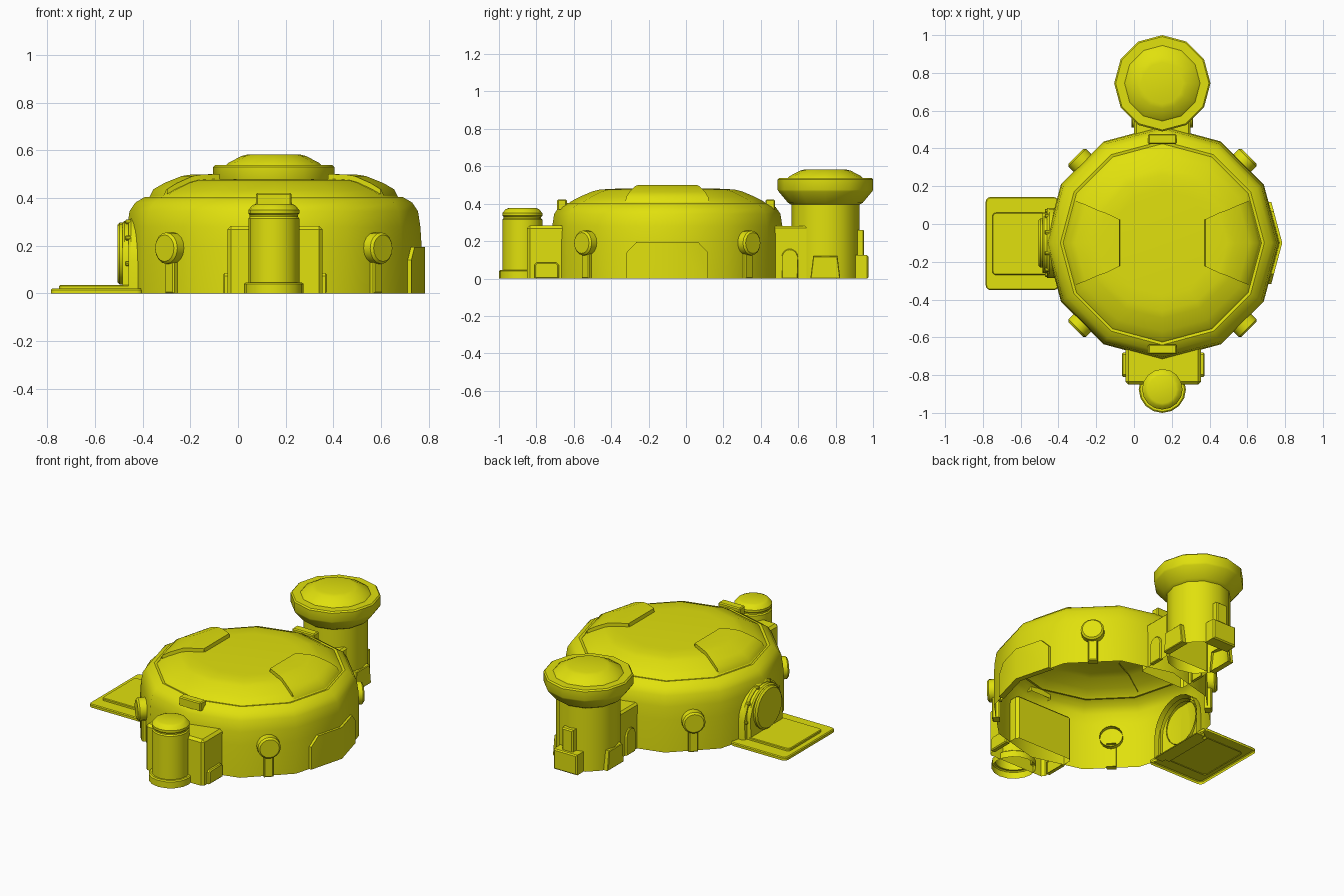
import bpy, bmesh, math
from math import sin, cos, pi, radians
from mathutils import Vector

if "Cube" in bpy.data.objects:
    bpy.data.objects.remove(bpy.data.objects["Cube"])

paint = bpy.data.materials.new("yellow_paint")
paint.diffuse_color = (0.75, 0.75, 0.004, 1)
paint.use_nodes = True
paint.node_tree.nodes["Principled BSDF"].inputs["Base Color"].default_value = paint.diffuse_color

HALL = (0.15, -0.10)
TOWER = (0.15, 0.745)
COLUMN = (0.15, -0.875)


def finish(name, bm, angle=35):
    bmesh.ops.recalc_face_normals(bm, faces=bm.faces)
    me = bpy.data.meshes.new(name)
    bm.to_mesh(me)
    bm.free()
    ob = bpy.data.objects.new(name, me)
    bpy.context.collection.objects.link(ob)
    me.materials.append(paint)
    bpy.ops.object.select_all(action='DESELECT')
    ob.select_set(True)
    bpy.context.view_layer.objects.active = ob
    bpy.ops.object.shade_smooth_by_angle(angle=radians(angle))
    return ob


def lathe(name, profile, centre, sides=12):
    """Open-bottomed turned shape, closed by a flat top."""
    bm = bmesh.new()
    rings = [[bm.verts.new((centre[0] + r * cos(2 * pi * i / sides),
                            centre[1] + r * sin(2 * pi * i / sides), z))
              for i in range(sides)] for r, z in profile]
    for a, b in zip(rings, rings[1:]):
        for i in range(sides):
            j = (i + 1) % sides
            bm.faces.new((a[i], a[j], b[j], b[i]))
    bm.faces.new(rings[-1])
    return finish(name, bm)


def box(name, x, y, z, bevel=0.012, corner=0.0):
    """Open-bottomed box with bevelled top and sides."""
    bm = bmesh.new()
    bmesh.ops.create_cube(bm, size=1)
    for v in bm.verts:
        v.co = Vector([(p[0] + p[1]) / 2 + c * (p[1] - p[0])
                       for c, p in zip(v.co, (x, y, z))])
    bottom = min(bm.faces, key=lambda f: f.calc_center_median().z)
    bm.faces.remove(bottom)
    if corner:
        up = [e for e in bm.edges if abs(e.verts[0].co.z - e.verts[1].co.z) > 1e-4]
        bmesh.ops.bevel(bm, geom=up, offset=corner, segments=3, profile=0.5, affect='EDGES')
    edges = [e for e in bm.edges if len(e.link_faces) == 2 and
             (not corner or all(abs(v.co.z - z[1]) < 1e-5 for v in e.verts))]
    bmesh.ops.bevel(bm, geom=edges, offset=bevel, segments=1, affect='EDGES')
    return finish(name, bm)


def plate(name, pts, centre, deg, d0, d1, bevel=0.008, bend=0.0):
    """Outline (sideways, z) pushed outward from d0 to d1 in a compass direction."""
    a = radians(deg)
    out, side = Vector((cos(a), sin(a), 0)), Vector((-sin(a), cos(a), 0))
    c = Vector((centre[0], centre[1], 0))
    bm = bmesh.new()

    def ring(d):
        return [bm.verts.new(c + out * (d - bend * abs(u)) + side * u + Vector((0, 0, z)))
                for u, z in pts]
    inner, outer = ring(d0), ring(d1)
    n = len(pts)
    for i in range(n):
        j = (i + 1) % n
        bm.faces.new((inner[i], inner[j], outer[j], outer[i]))
    if bend:   # split along the middle so the plate folds over a wall corner
        mid = [i for i, p in enumerate(pts) if p[0] == 0]
        i, j = mid
        bm.faces.new(outer[i:j + 1])
        bm.faces.new(outer[j:] + outer[:i + 1])
    else:
        face = bm.faces.new(outer)
        if bevel:
            bmesh.ops.bevel(bm, geom=list(face.edges), offset=bevel, segments=1, affect='EDGES')
    return finish(name, bm)


def rect(w, z0, z1, chamfer=0.0):
    h = w / 2
    if chamfer:
        return [(-h, z0), (h, z0), (h, z1 - chamfer), (h - chamfer, z1),
                (chamfer - h, z1), (-h, z1 - chamfer)]
    return [(-h, z0), (h, z0), (h, z1), (-h, z1)]


def circle(r, z, n=16, u=0.0):
    return [(u + r * cos(2 * pi * i / n), z + r * sin(2 * pi * i / n)) for i in range(n)]


def arch(r, z, n=12):
    return [(-r, 0), (r, 0)] + [(r * cos(pi * i / n), z + r * sin(pi * i / n)) for i in range(n + 1)]


# Main round hall with its rim and shallow domed roof
lathe("main_hall", [(0.62, 0), (0.62, 0.2), (0.615, 0.28), (0.605, 0.345), (0.58, 0.382),
                    (0.54, 0.405), (0.525, 0.402), (0.515, 0.412), (0.47, 0.436),
                    (0.40, 0.466), (0.36, 0.476), (0.28, 0.48)], HALL)

# Two raised roof panels
for label, s in (("left", -1), ("right", 1)):
    bm = bmesh.new()
    rows = []
    for r, z, deg in ((0.52, 0.408, 26), (0.505, 0.437, 26), (0.46, 0.463, 26.5),
                      (0.385, 0.493, 27), (0.345, 0.499, 28), (0.228, 0.501, 29), (0.223, 0.478, 29)):
        row = []
        for k in (-1, 0, 1):
            f = 0.9875 if k else 1.0
            x = r if r < 0.3 else r * f * cos(radians(deg * k))
            y = r * (1.0 if r < 0.3 else f) * sin(radians(deg * k)) * (1.13 if r < 0.3 else 1)
            row.append(bm.verts.new((HALL[0] + s * x, HALL[1] + y, z)))
        rows.append(row)
    for a, b in zip(rows, rows[1:]):
        for k in (0, 1):
            bm.faces.new((a[k], a[k + 1], b[k + 1], b[k]))
    # side skirts down into the roof
    for k in (0, 2):
        low = [bm.verts.new(r[k].co - Vector((0, 0, 0.03))) for r in rows[1:-1]]
        top = [r[k] for r in rows[1:-1]]
        for i in range(len(low) - 1):
            bm.faces.new((top[i], top[i + 1], low[i + 1], low[i]))
    finish("roof_panel_" + label, bm)

# Brackets on the rim, front and back
for label, y in (("front", -0.663), ("back", 0.45)):
    box("rim_bracket_" + label, (0.075, 0.225), (y - 0.026, y + 0.026), (0.37, 0.422), 0.006)

# Four round wall lamps on posts
for i in range(4):
    deg = 45 + 90 * i
    plate(f"wall_lamp_{i}", circle(0.066, 0.19), HALL, deg, 0.57, 0.648, 0.01)
    plate(f"lamp_post_{i}", rect(0.055, 0, 0.15), HALL, deg, 0.58, 0.622, 0.006)

# Folded panel on the right wall
plate("right_wall_panel", [(0, 0), (0.217, 0), (0.217, 0.14), (0.165, 0.195), (0, 0.195),
                           (-0.165, 0.195), (-0.217, 0.14), (-0.217, 0)],
      HALL, 0, 0.60, 0.635, bend=0.268)

# Round door, its arched frame and bolts on the left
plate("door_frame", arch(0.185, 0.135), HALL, 180, 0.54, 0.61, 0.012)
plate("door_frame_lip", arch(0.16, 0.145), HALL, 180, 0.56, 0.635, 0.008)
plate("door", circle(0.13, 0.167, 20), HALL, 180, 0.58, 0.656, 0.01)
for i in range(6):
    a = radians(-5 + 38 * i)
    plate(f"frame_bolt_{i}", circle(0.01, 0.14 + 0.17 * sin(a), 8, 0.17 * cos(a)),
          HALL, 180, 0.59, 0.622, 0.003)

# Entrance platform with raised centre
box("entrance_platform", (-0.785, -0.40), (-0.35, 0.143), (0, 0.02), 0.005, 0.025)
box("platform_tread", (-0.75, -0.42), (-0.27, 0.06), (0.015, 0.035), 0.004, 0.02)

# Rear tower with flared cap
lathe("tower", [(0.182, 0), (0.182, 0.395), (0.20, 0.405), (0.25, 0.465), (0.255, 0.475),
                (0.255, 0.53), (0.247, 0.538), (0.20, 0.538), (0.19, 0.548), (0.135, 0.577),
                (0.11, 0.583)], TOWER)
for label, deg in (("left", 180), ("right", 0)):
    plate("tower_base_panel_" + label, [(-0.08, 0), (0.08, 0), (0.065, 0.12), (-0.065, 0.12)],
          TOWER, deg, 0.15, 0.19, 0.004)
plate("tower_back_box", rect(0.16, 0, 0.125), TOWER, 90, 0.15, 0.23, 0.007)
plate("tower_back_pipe", rect(0.075, 0.10, 0.26), TOWER, 90, 0.15, 0.208, 0.007)

# Passage joining the tower to the hall, with arched side plates
box("tower_passage", (0.0, 0.30), (0.42, 0.655), (0, 0.282), 0.012)
for label, deg in (("left", 180), ("right", 0)):
    plate("passage_arch_" + label, arch(0.043, 0.115), (0.15, 0.555), deg, 0.14, 0.162, 0.004)

# Front column
lathe("front_column", [(0.125, 0), (0.125, 0.04), (0.118, 0.046), (0.107, 0.046), (0.107, 0.315),
                       (0.101, 0.322), (0.101, 0.33), (0.107, 0.336), (0.107, 0.35),
                       (0.09, 0.37), (0.075, 0.376)], COLUMN, 16)

# Block joining the column to the hall, with low side plates
box("column_block", (-0.045, 0.355), (-0.85, -0.60), (0, 0.283), 0.015)
for label, deg in (("left", 180), ("right", 0)):
    plate("block_side_plate_" + label, rect(0.13, 0, 0.085, 0.012), (0.155, -0.745), deg, 0.19, 0.218, 0.006)
